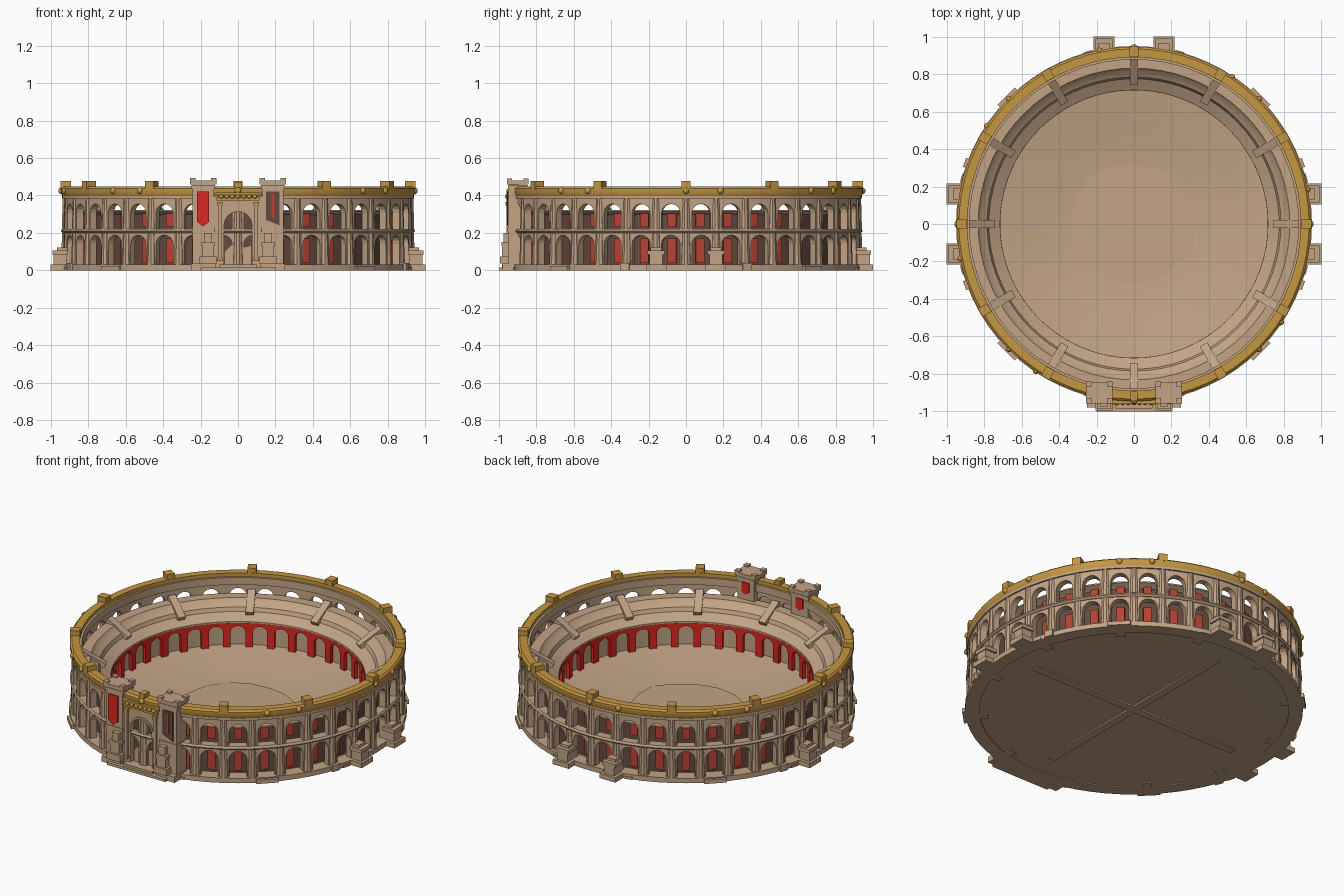
import bpy, bmesh, math, random
from mathutils import Matrix

cube = bpy.data.objects.get("Cube")
if cube:
    bpy.data.objects.remove(cube, do_unlink=True)
random.seed(4)


def material(name, r, g, b):
    m = bpy.data.materials.new(name)
    m.use_nodes = True
    m.diffuse_color = (r, g, b, 1)
    bsdf = m.node_tree.nodes["Principled BSDF"]
    bsdf.inputs["Base Color"].default_value = (r, g, b, 1)
    bsdf.inputs["Roughness"].default_value = 0.8
    return m


STONE = material("sandstone", 0.54, 0.37, 0.235)
GOLD = material("gold", 0.56, 0.31, 0.055)
DARK = material("dark_brown", 0.13, 0.068, 0.05)
RED = material("banner_red", 0.72, 0.02, 0.014)
DRAPE = material("drape_red", 0.48, 0.055, 0.032)


def finish(bm, name, mat, smooth=False):
    bmesh.ops.dissolve_degenerate(bm, dist=1e-5, edges=bm.edges)
    bmesh.ops.recalc_face_normals(bm, faces=bm.faces)
    me = bpy.data.meshes.new(name)
    bm.to_mesh(me)
    bm.free()
    ob = bpy.data.objects.new(name, me)
    bpy.context.collection.objects.link(ob)
    me.materials.append(mat)
    if smooth:
        bpy.ops.object.select_all(action='DESELECT')
        ob.select_set(True)
        bpy.context.view_layer.objects.active = ob
        bpy.ops.object.shade_smooth_by_angle(angle=math.radians(35))
    return ob


def sweep(name, mat, sections, smooth=True):
    """Join closed (r, z) sections, each at an angle, into a ring."""
    bm = bmesh.new()
    rings = [[bm.verts.new((r * math.cos(a), r * math.sin(a), z)) for r, z in pts]
             for a, pts in sections]
    for i, ring in enumerate(rings):
        nxt = rings[(i + 1) % len(rings)]
        for j in range(len(ring)):
            k = (j + 1) % len(ring)
            bm.faces.new((ring[j], ring[k], nxt[k], nxt[j]))
    return finish(bm, name, mat, smooth)


def lathe(name, mat, profile, n=72):
    return sweep(name, mat, [(math.tau * i / n, profile) for i in range(n)])


def arcade(name, mat, r0, r1, z0, spring, crown, z1, half=3.1, bays=36):
    """Ring wall with round-headed openings reaching down to z0."""
    sections = []
    for b in range(bays):
        mid = (b + 0.5) * 360 / bays
        stations = [(-180 / bays, z0), (-half, z0)]
        for i in range(9):
            t = math.pi * i / 8
            stations.append((-half * math.cos(t), spring + (crown - spring) * math.sin(t)))
        stations.append((half, z0))
        for d, low in stations:
            sections.append((math.radians(mid + d), [(r0, low), (r1, low), (r1, z1), (r0, z1)]))
    return sweep(name, mat, sections, smooth=False)


def boxes(name, mat, items):
    """items: (centre, size) pairs."""
    bm = bmesh.new()
    for c, s in items:
        bmesh.ops.create_cube(bm, size=1, matrix=Matrix.Translation(c) @ Matrix.Diagonal((*s, 1)))
    return finish(bm, name, mat)


def ring_boxes(name, mat, angles, r, z, size, tilt=0):
    bm = bmesh.new()
    for a in angles:
        m = (Matrix.Rotation(math.radians(a), 4, 'Z') @ Matrix.Translation((r, 0, z))
             @ Matrix.Rotation(math.radians(tilt), 4, 'Y') @ Matrix.Diagonal((*size, 1)))
        bmesh.ops.create_cube(bm, size=1, matrix=m)
    return finish(bm, name, mat)


def ring_columns(name, mat, angles, r, z0, z1, ra, rb):
    bm = bmesh.new()
    for a in angles:
        m = (Matrix.Rotation(math.radians(a), 4, 'Z')
             @ Matrix.Translation((r, 0, (z0 + z1) / 2)))
        bmesh.ops.create_cone(bm, cap_ends=True, segments=10, radius1=ra, radius2=rb,
                              depth=z1 - z0, matrix=m)
    return finish(bm, name, mat, True)


def balls(name, mat, centres, radius):
    bm = bmesh.new()
    for c in centres:
        bmesh.ops.create_uvsphere(bm, u_segments=10, v_segments=6, radius=radius,
                                  matrix=Matrix.Translation(c))
    return finish(bm, name, mat, True)


def plate(name, mat, outline, y0, y1):
    """Extrude an (x, z) outline from y0 to y1."""
    bm = bmesh.new()
    f = bm.faces.new([bm.verts.new((x, y0, z)) for x, z in outline])
    ext = bmesh.ops.extrude_face_region(bm, geom=[f])["geom"]
    bmesh.ops.translate(bm, vec=(0, y1 - y0, 0),
                        verts=[v for v in ext if isinstance(v, bmesh.types.BMVert)])
    return finish(bm, name, mat)


def arch(w, z0, spring, n=12):
    pts = [(w * math.cos(math.pi * i / n), spring + w * math.sin(math.pi * i / n))
           for i in range(n + 1)]
    return [(w, z0)] + pts + [(-w, z0)]


def band(name, mat, r0, r1, z0, z1):
    return lathe(name, mat, [(r0, z0), (r1, z0), (r1, z1), (r0, z1)])


piers = range(0, 360, 10)
bays = range(5, 360, 10)
twelfths = range(0, 360, 30)

# Outer wall: two arcades, cornices and the gilded rim
band("plinth", STONE, 0.87, 0.95, 0.0, 0.03)
arcade("lower_arcade", STONE, 0.89, 0.93, 0.03, 0.14, 0.188, 0.21)
arcade("upper_arcade", STONE, 0.89, 0.93, 0.222, 0.305, 0.355, 0.40)
lathe("middle_cornice", STONE, [(0.885, 0.2), (0.935, 0.2), (0.945, 0.21), (0.938, 0.222), (0.885, 0.222)])
ring_columns("lower_columns", STONE, piers, 0.918, 0.025, 0.2, 0.029, 0.022)
ring_columns("upper_columns", STONE, piers, 0.916, 0.22, 0.385, 0.026, 0.021)
band("upper_cornice", STONE, 0.878, 0.94, 0.383, 0.398)
lathe("gold_rim", GOLD, [(0.89, 0.396), (0.938, 0.396), (0.946, 0.412), (0.946, 0.437),
                         (0.935, 0.447), (0.89, 0.447)])
band("rim_lining", STONE, 0.878, 0.89, 0.38, 0.425)
ring_boxes("rim_blocks", GOLD, [a for a in twelfths if a != 270], 0.919, 0.455, (0.056, 0.05, 0.045))
boxes("gate_rim_block", GOLD, [((0, -0.92, 0.458), (0.035, 0.05, 0.03))])
boss_angles = [math.tau * (i + 0.5 + 0.5 * (i % 2)) / 16 for i in range(16)]
balls("rim_bosses", GOLD, [(0.942 * math.cos(a), 0.942 * math.sin(a), 0.425) for a in boss_angles], 0.018)

# Corridor wall behind the arches, with hanging drapes
band("corridor_wall", DARK, 0.835, 0.85, 0.02, 0.316)
ring_boxes("lower_drapes", DRAPE, bays, 0.857, 0.105, (0.012, 0.045, 0.13))
ring_boxes("upper_drapes", DRAPE, bays, 0.857, 0.272, (0.012, 0.045, 0.08))

# Seating bowl, stair ribs and the red arcade below it
lathe("seating", STONE, [(0.892, 0.314), (0.892, 0.322), (0.832, 0.322), (0.82, 0.305), (0.785, 0.285),
                         (0.775, 0.262), (0.715, 0.228), (0.715, 0.215), (0.77, 0.235), (0.82, 0.285)])
ring_boxes("stair_ribs", STONE, twelfths, 0.82, 0.298, (0.16, 0.045, 0.035), -30)
arcade("red_arcade", RED, 0.714, 0.734, 0.07, 0.165, 0.2, 0.218, half=3.3)
band("podium_wall", STONE, 0.742, 0.755, 0.02, 0.222)

# Arena floor, with an uneven downward-facing sheet at its centre
lathe("arena_floor", STONE, [(0.0, 0.012), (0.33, 0.02), (0.5, 0.04), (0.745, 0.075),
                             (0.76, 0.025), (0.93, 0.02), (0.93, 0.005), (0.0, 0.01)])
bm = bmesh.new()
rim = []
for i in range(16):
    r, a = 0.33 + random.uniform(-0.015, 0.02), math.tau * i / 16
    rim.append(bm.verts.new((r * math.cos(a), r * math.sin(a), 0.026)))
bm.faces.new(rim)
pit = finish(bm, "arena_pit", STONE)
if pit.data.polygons[0].normal.z > 0:
    pit.data.flip_normals()

# Foundation beams and footings
boxes("foundation_beams", STONE, [((0, 0, 0.005), (1.45, 0.05, 0.01)), ((0, 0, 0.005), (0.05, 1.45, 0.01))])
ring_boxes("footings", STONE, range(15, 360, 30), 0.89, 0.007, (0.13, 0.05, 0.014))
ring_boxes("corner_slabs", STONE, (45, 135, 225, 315), 0.93, 0.012, (0.07, 0.13, 0.024))
ring_boxes("side_buttresses", STONE, (20, -20, 160, 200), 0.945, 0.02, (0.035, 0.05, 0.04))

# Stepped pedestals flanking the side and rear entrances
for name, turn in (("left", 0), ("rear", 90), ("right", 180)):
    bm = bmesh.new()
    for s in (-1, 1):
        for x, z, size in ((0.955, 0.015, (0.09, 0.11, 0.03)), (0.95, 0.055, (0.07, 0.07, 0.06)),
                           (0.95, 0.095, (0.08, 0.09, 0.022)), (0.94, 0.113, (0.05, 0.06, 0.02))):
            bmesh.ops.create_cube(bm, size=1, matrix=Matrix.Rotation(math.radians(turn), 4, 'Z')
                                  @ Matrix.Translation((x, s * 0.16, z)) @ Matrix.Diagonal((*size, 1)))
    finish(bm, name + "_pedestals", STONE)

# Gate towers
for name, s in (("right", -1), ("left", 1)):
    x = s * 0.185
    boxes(name + "_tower", STONE, [
        ((x, -0.9, 0.22), (0.115, 0.1, 0.44)), ((x, -0.9, 0.445), (0.125, 0.106, 0.02)),
        ((x, -0.9, 0.47), (0.14, 0.115, 0.022)),
        ((x, -0.9, 0.215), (0.122, 0.108, 0.02)), ((x, -0.92, 0.018), (0.13, 0.12, 0.036))])
    boxes(name + "_tower_corners", STONE, [
        ((x + i * 0.056, -0.9 + j * 0.044, 0.485), (0.03, 0.028, 0.014)) for i in (-1, 1) for j in (-1, 1)])
    boxes(name + "_gate_pedestal", STONE, [
        ((s * 0.16, -0.965, 0.055), (0.09, 0.06, 0.04)), ((s * 0.16, -0.96, 0.1), (0.06, 0.045, 0.06)),
        ((s * 0.16, -0.96, 0.14), (0.075, 0.055, 0.02)), ((s * 0.16, -0.955, 0.175), (0.045, 0.04, 0.05))])
    boxes(name + "_gate_column", STONE, [((s * 0.098, -0.951, 0.21), (0.018, 0.016, 0.3))])
    boxes(name + "_gate_column_ends", GOLD, [((s * 0.098, -0.953, z), (0.028, 0.024, 0.018)) for z in (0.06, 0.355)])
    plate(name + "_rear_banner", RED, [(x - 0.025, 0.43), (x + 0.025, 0.43), (x + 0.025, 0.37),
                                       (x, 0.355), (x - 0.025, 0.37)], -0.85, -0.844)
plate("banner", RED, [(-0.22, 0.42), (-0.155, 0.42), (-0.155, 0.26), (-0.187, 0.235), (-0.22, 0.26)],
      -0.959, -0.951)
plate("dark_banner", DARK, [(0.15, 0.42), (0.222, 0.42), (0.222, 0.24), (0.15, 0.27)], -0.957, -0.951)
plate("dark_banner_stripe", DRAPE, [(0.18, 0.41), (0.195, 0.41), (0.195, 0.28), (0.18, 0.28)], -0.96, -0.957)

# Main gate: arched front, gilded lintel and doorway
plate("gate_front", STONE, [(0.13, 0.0), (0.13, 0.395), (-0.13, 0.395), (-0.13, 0.0)]
      + arch(0.075, 0.0, 0.24)[::-1], -0.945, -0.91)
plate("gate_arch_trim", STONE, arch(0.086, 0.22, 0.24) + arch(0.074, 0.22, 0.24)[::-1], -0.953, -0.945)
plate("gate_recess", DARK, arch(0.08, 0.0, 0.24), -0.914, -0.906)
plate("gate_figure", STONE, [(-0.07, 0.03), (0.07, 0.03), (0.07, 0.13), (0.025, 0.12), (0.02, 0.19),
                             (0.005, 0.23), (-0.01, 0.23), (-0.02, 0.15), (-0.07, 0.1)], -0.922, -0.914)
boxes("gate_lintel", GOLD, [((0, -0.945, 0.38), (0.23, 0.03, 0.016)), ((0, -0.94, 0.408), (0.25, 0.04, 0.014))])
balls("lintel_bosses", GOLD, [(i * 0.03, -0.955, 0.394) for i in range(-3, 4)], 0.013)
boxes("gate_steps", STONE, [((0, -0.95, 0.008), (0.4, 0.1, 0.016)), ((0, -0.95, 0.022), (0.2, 0.07, 0.016))])
